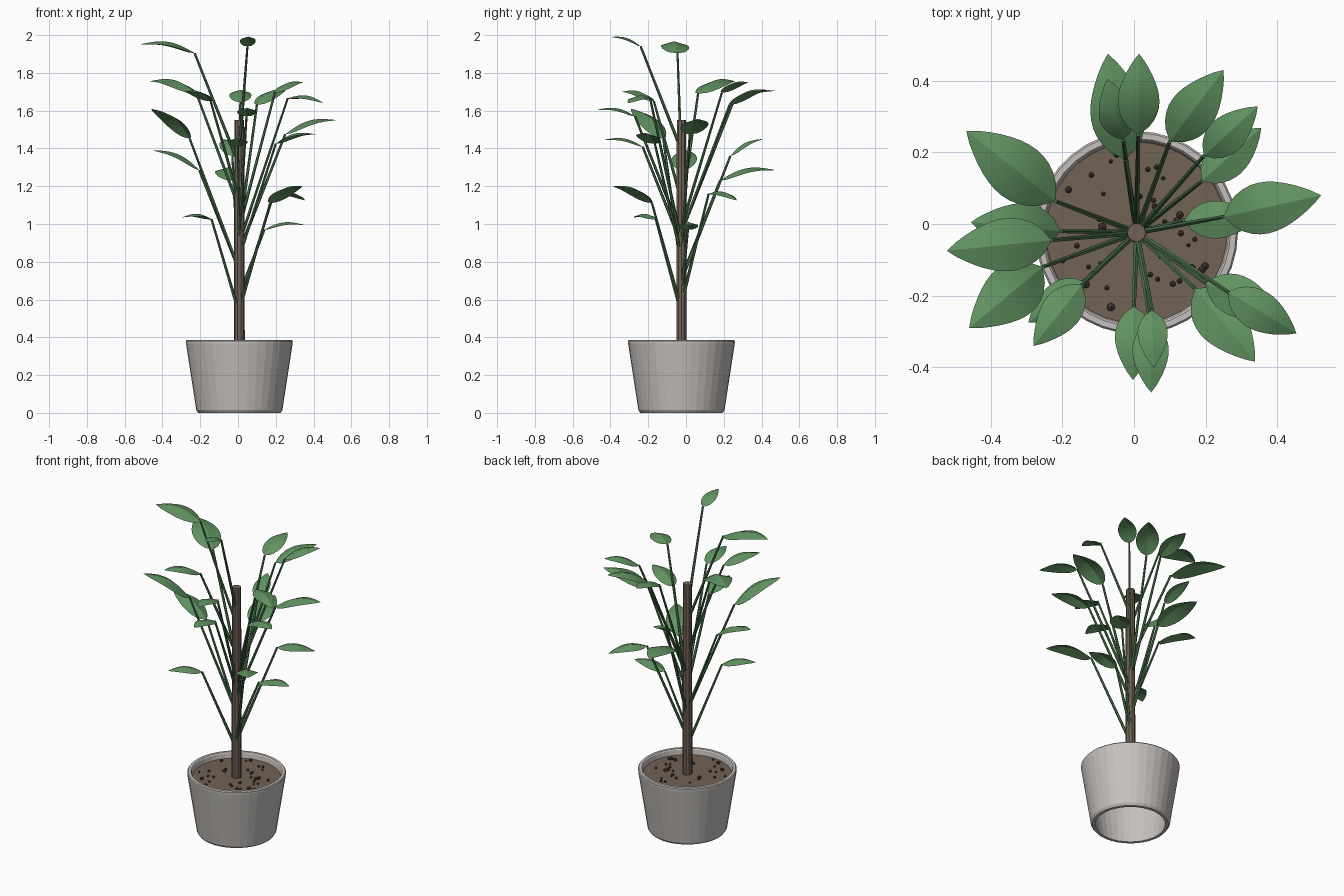
import bpy, bmesh, math, random
from mathutils import Vector

if "Cube" in bpy.data.objects:
    bpy.data.objects.remove(bpy.data.objects["Cube"], do_unlink=True)

random.seed(4)
CENTRE = Vector((0.007, -0.024, 0))
SOIL_Z = 0.35


def material(name, r, g, b):
    m = bpy.data.materials.new(name)
    m.use_nodes = True
    m.diffuse_color = (r, g, b, 1)
    shader = next(n for n in m.node_tree.nodes if n.type == 'BSDF_PRINCIPLED')
    shader.inputs["Base Color"].default_value = (r, g, b, 1)
    shader.inputs["Roughness"].default_value = 0.8
    return m


pot_grey = material("pot grey", 0.56, 0.53, 0.505)
soil_brown = material("soil brown", 0.17, 0.125, 0.092)
pebble_brown = material("pebble brown", 0.07, 0.052, 0.042)
bark_brown = material("bark brown", 0.17, 0.12, 0.095)
leaf_green = material("leaf green", 0.12, 0.29, 0.12)
stalk_green = material("stalk green", 0.075, 0.18, 0.078)


def finish(bm, name, mat, smooth=None):
    mesh = bpy.data.meshes.new(name)
    bm.to_mesh(mesh)
    bm.free()
    mesh.materials.append(mat)
    ob = bpy.data.objects.new(name, mesh)
    bpy.context.collection.objects.link(ob)
    if smooth:
        bpy.ops.object.select_all(action='DESELECT')
        ob.select_set(True)
        bpy.context.view_layer.objects.active = ob
        bpy.ops.object.shade_smooth_by_angle(angle=math.radians(smooth))
    return ob


def lathe(name, profile, mat, sides):
    """Spin a radius/height profile round the plant's axis."""
    bm = bmesh.new()
    verts = [bm.verts.new(CENTRE + Vector((r, 0, z))) for r, z in profile]
    edges = [bm.edges.new(pair) for pair in zip(verts, verts[1:])]
    bmesh.ops.spin(bm, geom=verts + edges, cent=CENTRE, axis=(0, 0, 1),
                   angle=math.tau, steps=sides, use_duplicate=False)
    bmesh.ops.remove_doubles(bm, verts=bm.verts, dist=1e-4)
    bmesh.ops.recalc_face_normals(bm, faces=bm.faces)
    return finish(bm, name, mat)


def add_tube(bm, start, end, r_start, r_end, sides=6):
    """Straight tapered tube between two points."""
    axis = end - start
    turn = axis.to_track_quat('Z', 'Y').to_matrix().to_4x4()
    turn.translation = (start + end) / 2
    bmesh.ops.create_cone(bm, cap_ends=True, segments=sides, radius1=r_start,
                          radius2=r_end, depth=axis.length, matrix=turn)


def add_leaf(bm, base, tip, steps=12):
    """Arched blade folded down along its midrib."""
    along = tip - base
    side = along.cross(Vector((0, 0, 1))).normalized()
    up = side.cross(along).normalized()
    length = along.length
    rows = []
    for i in range(steps + 1):
        t = i / steps
        half = 0.25 * length * math.sin(math.pi * t ** 0.8) ** 0.85 if 0 < i < steps else 0
        mid = base + along * t + up * (0.125 * length * math.sin(math.pi * t))
        offsets = (-1, -0.5, 0, 0.5, 1) if half else (0,)
        rows.append([bm.verts.new(mid + side * half * o - up * half * 0.3 * abs(o))
                     for o in offsets])
    for a, b in zip(rows, rows[1:]):
        for j in range(4):
            quad = [a[min(j, len(a) - 1)], b[min(j, len(b) - 1)],
                    b[min(j + 1, len(b) - 1)], a[min(j + 1, len(a) - 1)]]
            bm.faces.new(list(dict.fromkeys(quad)))


# Thick-walled pot, open underneath, with bevelled rim and foot
lathe("pot", [(.2, 0), (.218, 0), (.228, .014), (.282, .365), (.283, .38), (.278, .386),
              (.262, .386), (.257, .38), (.25, .33), (.2, 0)], pot_grey, 36)

# Soil disc and woody stem
lathe("soil", [(0, SOIL_Z), (.256, SOIL_Z)], soil_brown, 36)
lathe("stem", [(0, SOIL_Z - .02), (.029, SOIL_Z - .02), (.026, 1.55), (0, 1.55)],
      bark_brown, 10)

# Pebbles scattered over the soil
bm = bmesh.new()
for _ in range(36):
    angle, dist = random.uniform(0, math.tau), 0.04 + 0.19 * math.sqrt(random.random())
    spot = CENTRE + Vector((dist * math.cos(angle), dist * math.sin(angle), SOIL_Z + .005))
    made = bmesh.ops.create_icosphere(bm, subdivisions=1, radius=random.uniform(.006, .013))
    bmesh.ops.translate(bm, verts=made["verts"], vec=spot)
finish(bm, "pebbles", pebble_brown)

# Leaf base and tip positions
LEAVES = [
    (-.23, -.045, 1.905, -.522, -.075, 1.95),
    (.05, -.24, 1.94, .055, -.4, 1.99),
    (-.22, .064, 1.69, -.468, .26, 1.755),
    (-.255, -.12, 1.45, -.46, -.29, 1.61),
    (-.205, -.02, 1.285, -.455, .005, 1.39),
    (-.145, -.17, 1.65, -.28, -.34, 1.7),
    (-.14, -.16, 1.025, -.295, -.275, 1.035),
    (.012, .25, 1.645, .014, .475, 1.705),
    (-.03, .235, 1.36, -.075, .405, 1.45),
    (-.025, .18, 1.23, -.073, .475, 1.285),
    (.045, -.27, 1.57, .048, -.47, 1.605),
    (0, -.23, 1.41, -.003, -.435, 1.445),
    (.1, .23, 1.63, .25, .43, 1.71),
    (.195, .19, 1.695, .345, .328, 1.75),
    (.19, .12, 1.16, .355, .268, 1.125),
    (.25, .02, 1.475, .522, .08, 1.55),
    (.14, .01, .97, .35, .015, .995),
    (.263, -.19, 1.665, .453, -.305, 1.64),
    (.17, -.18, 1.11, .338, -.384, 1.2),
    (.2, -.165, 1.425, .41, -.25, 1.475),
]

# Leaf blades and the straight stalks that carry them
blades, stalks = bmesh.new(), bmesh.new()
for row in LEAVES:
    base, tip = Vector(row[:3]), Vector(row[3:])
    reach = (base - CENTRE).to_2d().length
    root = CENTRE + Vector((0, 0, base.z - 2.5 * reach))
    add_tube(stalks, root, base, .009, .006)
    add_leaf(blades, base, tip)
finish(blades, "leaves", leaf_green, 20)
finish(stalks, "leaf_stalks", stalk_green)
